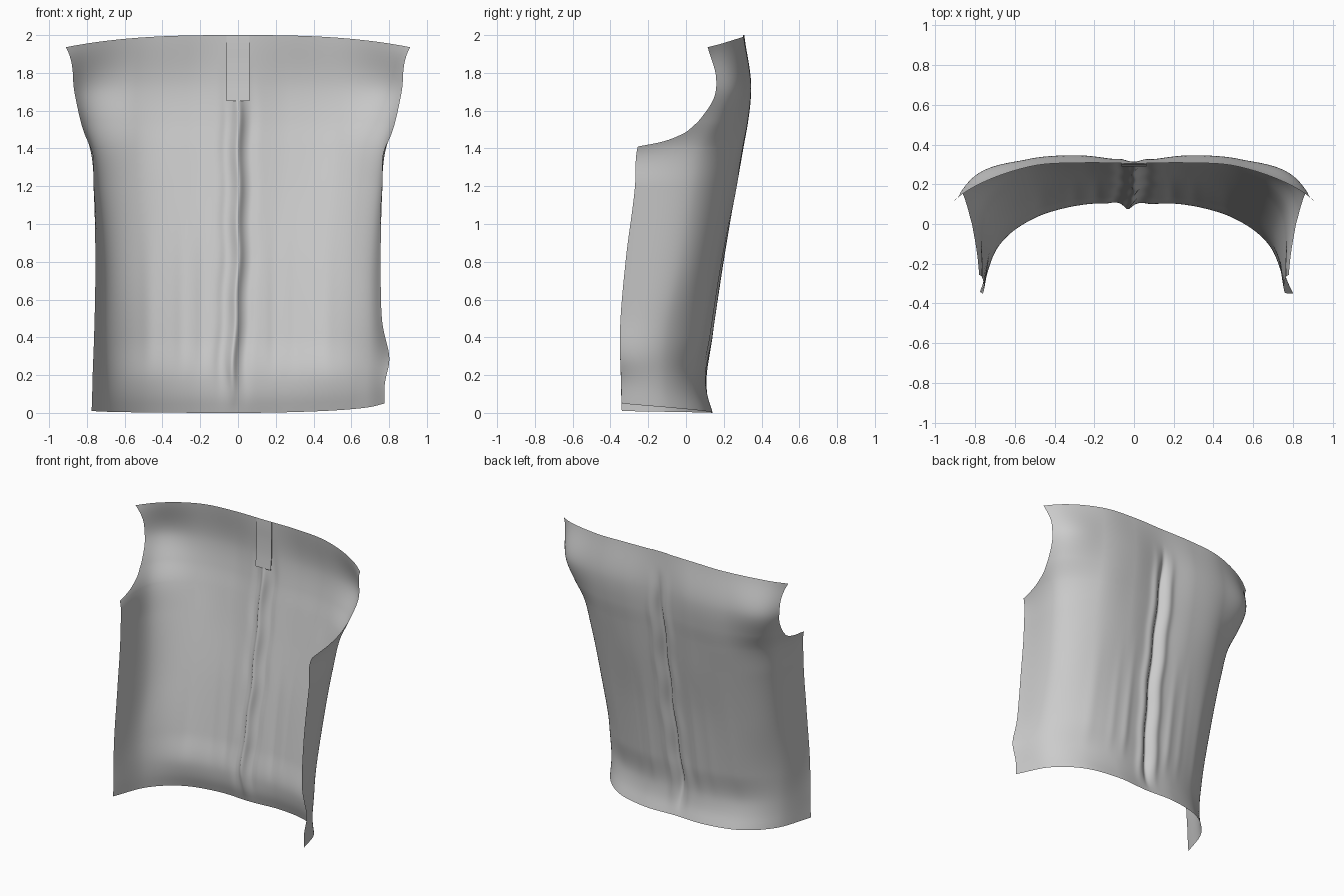
import bpy, math
from mathutils import Vector

if "Cube" in bpy.data.objects:
    bpy.data.objects.remove(bpy.data.objects["Cube"])

# Key sections of the right half: height, then (x, y) from centre back to the front,
# continued past the armhole, which is trimmed afterwards
ROWS = [
    (0.00, 0, .132, .25, .138, .50, .075, .68, -.09, .775, -.340),
    (0.09, 0, .107, .25, .110, .50, .045, .68, -.105, .772, -.343),
    (0.18, 0, .098, .25, .098, .50, .03, .68, -.11, .770, -.345),
    (0.40, 0, .125, .25, .128, .50, .065, .69, -.10, .762, -.350),
    (0.80, 0, .185, .25, .190, .51, .14, .70, -.02, .755, -.320),
    (1.20, 0, .250, .26, .268, .53, .222, .735, .05, .765, -.270),
    (1.41, 0, .285, .27, .305, .54, .268, .765, .09, .780, -.255),
    (1.55, 0, .305, .27, .330, .54, .302, .795, .16, .875, -.200),
    (1.72, 0, .318, .27, .345, .54, .325, .815, .225, .980, -.120),
    (2.00, 0, .305, .26, .308, .52, .290, .800, .190, 1.03, .020),
]
ZS = [r[0] for r in ROWS]
# Armhole edge: depth y against height
ARM_Z = (1.41, 1.43, 1.47, 1.53, 1.60, 1.70, 1.81, 2.0)
ARM_Y = (-.255, -.15, -.035, .045, .10, .15, .16, .115)


def spline(ts, vs, t):
    """Smooth interpolation through unevenly spaced keys."""
    n = len(ts)
    i = max(k for k in range(n - 1) if ts[k] <= t + 1e-9)
    hs = [ts[k + 1] - ts[k] for k in range(n - 1)]
    d = [(vs[k + 1] - vs[k]) / hs[k] for k in range(n - 1)]

    def slope(k):
        if k == 0 or k == n - 1:
            return d[0] if k == 0 else d[-1]
        return (d[k - 1] * hs[k] + d[k] * hs[k - 1]) / (hs[k] + hs[k - 1])
    s = (t - ts[i]) / hs[i]
    return (vs[i] * (2 * s**3 - 3 * s**2 + 1) + vs[i + 1] * (3 * s**2 - 2 * s**3)
            + hs[i] * slope(i) * (s**3 - 2 * s**2 + s) + hs[i] * slope(i + 1) * (s**3 - s**2))


def smooth(a, b, x):
    t = min(1, max(0, (x - a) / (b - a)))
    return t * t * (3 - 2 * t)


def gauss(x, w):
    return math.exp(-(x / w) ** 2)


def section(v):
    p = [spline(ZS, [r[c] for r in ROWS], v) for c in range(1, 11)]
    pts = [Vector((p[i], p[i + 1])) for i in range(0, 10, 2)]
    first = Vector((-pts[1].x, pts[1].y))
    return [first] + pts + [2 * pts[-1] - pts[-2]]


def along(pts, u):
    """Catmull-Rom point on a section, u from 0 to 1."""
    i = min(3, int(u * 4))
    t = u * 4 - i
    a, b, c, d = pts[i:i + 4]
    return 0.5 * (2 * b + (c - a) * t + (2 * a - 5 * b + 4 * c - d) * t * t
                  + (3 * b - a - 3 * c + d) * t**3)


def trim(pts, v):
    """Section parameter where the armhole cuts it."""
    if v <= ARM_Z[0]:
        return 1
    target, lo, hi = spline(ARM_Z, ARM_Y, v), 0.5, 1
    for _ in range(24):
        mid = (lo + hi) / 2
        lo, hi = (mid, hi) if along(pts, mid).y > target else (lo, mid)
    return lo


def cloth_point(pts, v, u):
    p = along(pts, abs(u))
    x, y = math.copysign(p.x, u), p.y
    # centre crease drifting left near the hem, with soft ridges beside it
    cx = -0.03 * (1 - smooth(0.1, 0.9, v)) + 0.004 * math.sin(17 * v)
    fold = smooth(0.0, 0.3, v) * (1 - smooth(1.5, 1.9, v))
    y += fold * (-0.03 * gauss(x - cx, 0.024) + 0.012 * gauss(abs(x - cx) - 0.065, 0.03))
    low = smooth(0.15, 0.4, v) * (1 - smooth(0.5, 1.2, v))
    y += low * (0.007 * gauss(abs(x) - 0.19, 0.03) + 0.004 * gauss(abs(x) - 0.3, 0.03)
                + 0.004 * gauss(abs(x) - 0.47, 0.04))
    # right side edge kicks outward above the hem
    x += 0.035 * max(0, u) ** 6 * gauss(v - 0.29, 0.13)
    # shoulder slope at the top, lifted hem corners at the bottom
    z = v - 0.07 * (abs(x) / 0.94) ** 2.8 * smooth(1.41, 2.0, v)
    z += (0.05 * max(0, u) ** 2 + 0.01 * max(0, -u) ** 2) * (1 - smooth(0, 0.35, v))
    return (x, y, z)


def grid_object(name, rows):
    n = len(rows[0])
    faces = [(j * n + i, j * n + i + 1, (j + 1) * n + i + 1, (j + 1) * n + i)
             for j in range(len(rows) - 1) for i in range(n - 1)]
    me = bpy.data.meshes.new(name)
    me.from_pydata([p for r in rows for p in r], [], faces)
    ob = bpy.data.objects.new(name, me)
    bpy.context.collection.objects.link(ob)
    bpy.context.view_layer.objects.active = ob
    ob.select_set(True)
    bpy.ops.object.shade_smooth_by_angle(angle=math.radians(50))
    ob.select_set(False)
    return ob


# Back panel of the garment, finer columns at the centre crease, finer rows at the armpit
us = [math.copysign(abs(k / 80) ** 1.35, k) for k in range(-80, 81)]
vs = [1.41 * k / 60 for k in range(60)]
vs += [1.41 + 0.59 * (k / 45) ** 2 for k in range(46)]
rows = []
for v in vs:
    pts = section(v)
    end = trim(pts, v)
    rows.append([cloth_point(pts, v, u * end) for u in us])
grid_object("back_panel", rows)

# Inverted box pleat folded on the inside of the neck
pleat = []
for k in range(25):
    v = 1.65 + 0.35 * k / 24
    w = 0.062
    y = cloth_point(section(v), v, 0)[1]
    gap = 0.004 + 0.008 * math.sin(math.pi * k / 24)
    pleat.append([(0, y, v), (-w, y - gap * 0.5, v), (-w, y - gap, v), (0, y - gap, v),
                  (w, y - gap, v), (w, y - gap * 0.5, v), (0.001, y, v)])
grid_object("neck_pleat", pleat)
